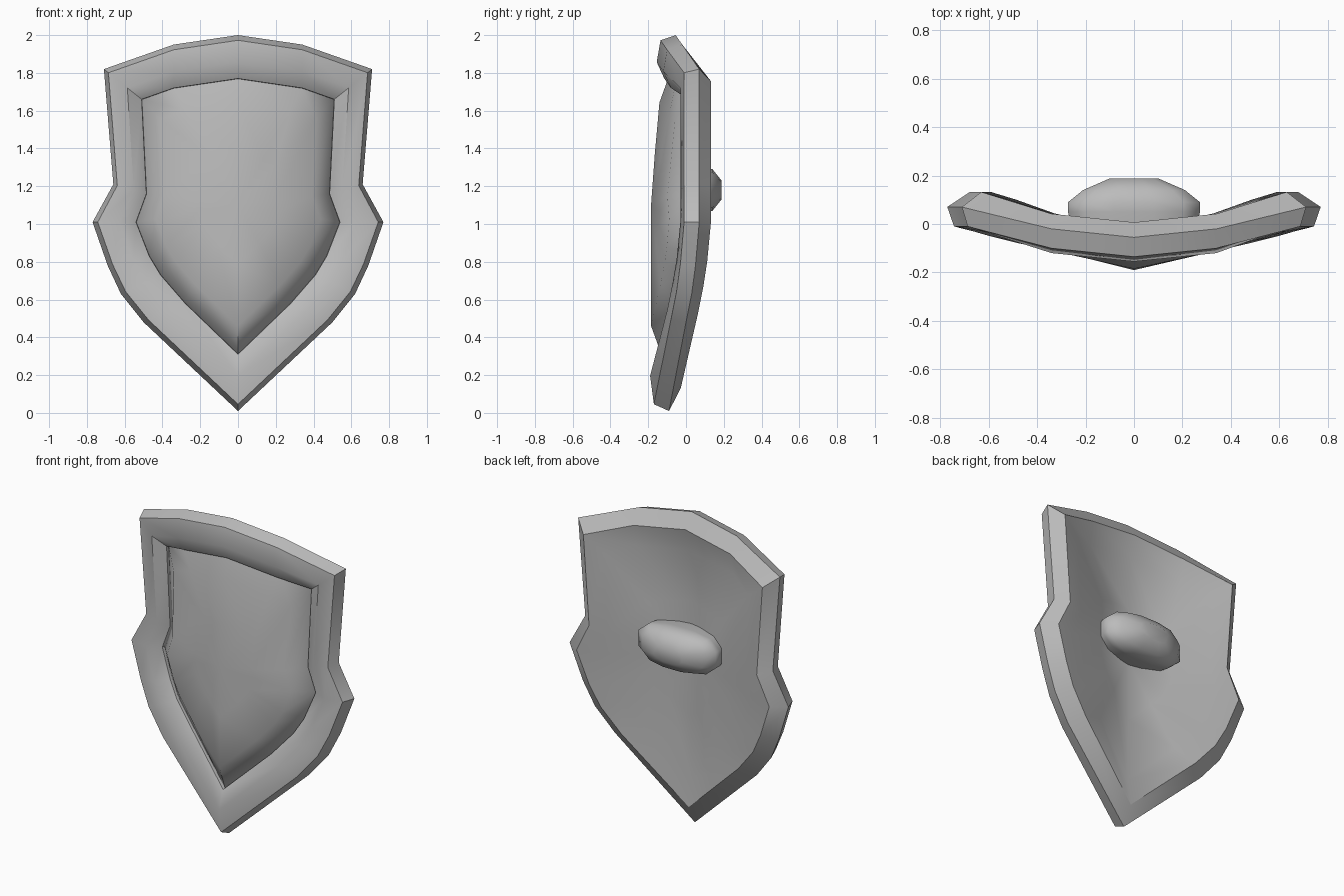
import bpy, bmesh, math

cube = bpy.data.objects.get("Cube")
if cube:
    bpy.data.objects.remove(cube, do_unlink=True)

steel = bpy.data.materials.new("plain grey")
steel.use_nodes = True
GREY = (0.5, 0.5, 0.5, 1)
steel.diffuse_color = GREY
steel.node_tree.nodes["Principled BSDF"].inputs["Base Color"].default_value = GREY

# Half outlines from top centre to tip: outer x, z, depth, then inner x, z
HALF = [
    (0, 2.0, -.055, 0, 1.77),
    (.34, 1.95, -.02, .34, 1.72),
    (.71, 1.82, .07, .51, 1.66),
    (.66, 1.21, .07, .485, 1.16),
    (.77, 1.01, .07, .54, 1.01),
    (.69, .78, .05, .47, .83),
    (.62, .63, .03, .41, .73),
    (.5, .48, 0, .28, .58),
    (0, .01, -.09, 0, .31),
]
# Mirror the half to a closed loop
LOOP = HALF + [(-a, b, c, -d, e) for a, b, c, d, e in HALF[-2:0:-1]]
MID_Z = 1.1


def rim_ring(t, dy):
    """Loop between the outer (t=0) and inner (t=1) outline, shifted in depth."""
    return [(a + (d - a) * t, c + dy, b + (e - b) * t) for a, b, c, d, e in LOOP]


def inner_ring(scale, depth):
    """Inner outline shrunk to the middle, with depth from a function of x and z."""
    pts = [(d * scale, MID_Z + (e - MID_Z) * scale) for a, b, c, d, e in LOOP]
    return [(x, depth(x, z), z) for x, z in pts]


def loft(name, rings, start=None, end=None, angle=40):
    """Bridge rings of equal length; close each end with a fan or a flat cap."""
    bm = bmesh.new()
    vs = [[bm.verts.new(p) for p in r] for r in rings]
    n = len(vs[0])
    for r, s in zip(vs, vs[1:]):
        for i in range(n):
            j = (i + 1) % n
            bm.faces.new((r[i], r[j], s[j], s[i]))
    for ring, tip in ((vs[0], start), (vs[-1], end)):
        if tip is None:
            bm.faces.new(ring)
        else:
            v = bm.verts.new(tip)
            for i in range(n):
                bm.faces.new((ring[i], ring[(i + 1) % n], v))
    bmesh.ops.recalc_face_normals(bm, faces=bm.faces)
    me = bpy.data.meshes.new(name)
    bm.to_mesh(me)
    bm.free()
    me.materials.append(steel)
    ob = bpy.data.objects.new(name, me)
    bpy.context.collection.objects.link(ob)
    bpy.ops.object.select_all(action='DESELECT')
    ob.select_set(True)
    bpy.context.view_layer.objects.active = ob
    bpy.ops.object.shade_smooth_by_angle(angle=math.radians(angle))
    return ob


# Raised rim and hollow back plate in one shell
def back_depth(x, z):
    return -.05 + .26 * abs(x)


def groove_depth(x, z):
    return -.07 + .2 * abs(x)


loft("rim_and_back", [
    inner_ring(.5, back_depth),
    rim_ring(1, .03),
    rim_ring(.4, .062),
    rim_ring(0, 0),
    rim_ring(.12, -.08),
    rim_ring(.62, -.1),
    rim_ring(1, -.06),
    rim_ring(1.02, 0),
    inner_ring(.8, groove_depth),
], start=(0, -.05, MID_Z), end=(0, -.07, MID_Z))


# Domed front panel with a bevelled border
def panel_depth(x, z):
    return -.185 + .22 * abs(x) + .09 * max(0, z - 1.15)


loft("front_panel", [
    rim_ring(.98, 0),
    rim_ring(1, -.04),
    inner_ring(.81, panel_depth),
    inner_ring(.4, panel_depth),
], start=(0, -.06, MID_Z), end=(0, -.185, MID_Z), angle=50)


# Rounded grip on the back
def grip_ring(w, h, y):
    pts = [(1, .4), (.75, .85), (.3, 1), (-.3, 1), (-.75, .85), (-1, .4),
           (-1, -.4), (-.75, -.85), (-.3, -1), (.3, -1), (.75, -.85), (1, -.4)]
    return [(w * u, y, 1.18 + h * v) for u, v in pts]


loft("back_grip", [
    grip_ring(.25, .11, -.05),
    grip_ring(.272, .125, .05),
    grip_ring(.272, .125, .09),
    grip_ring(.21, .11, .14),
    grip_ring(.1, .05, .188),
], angle=60)
